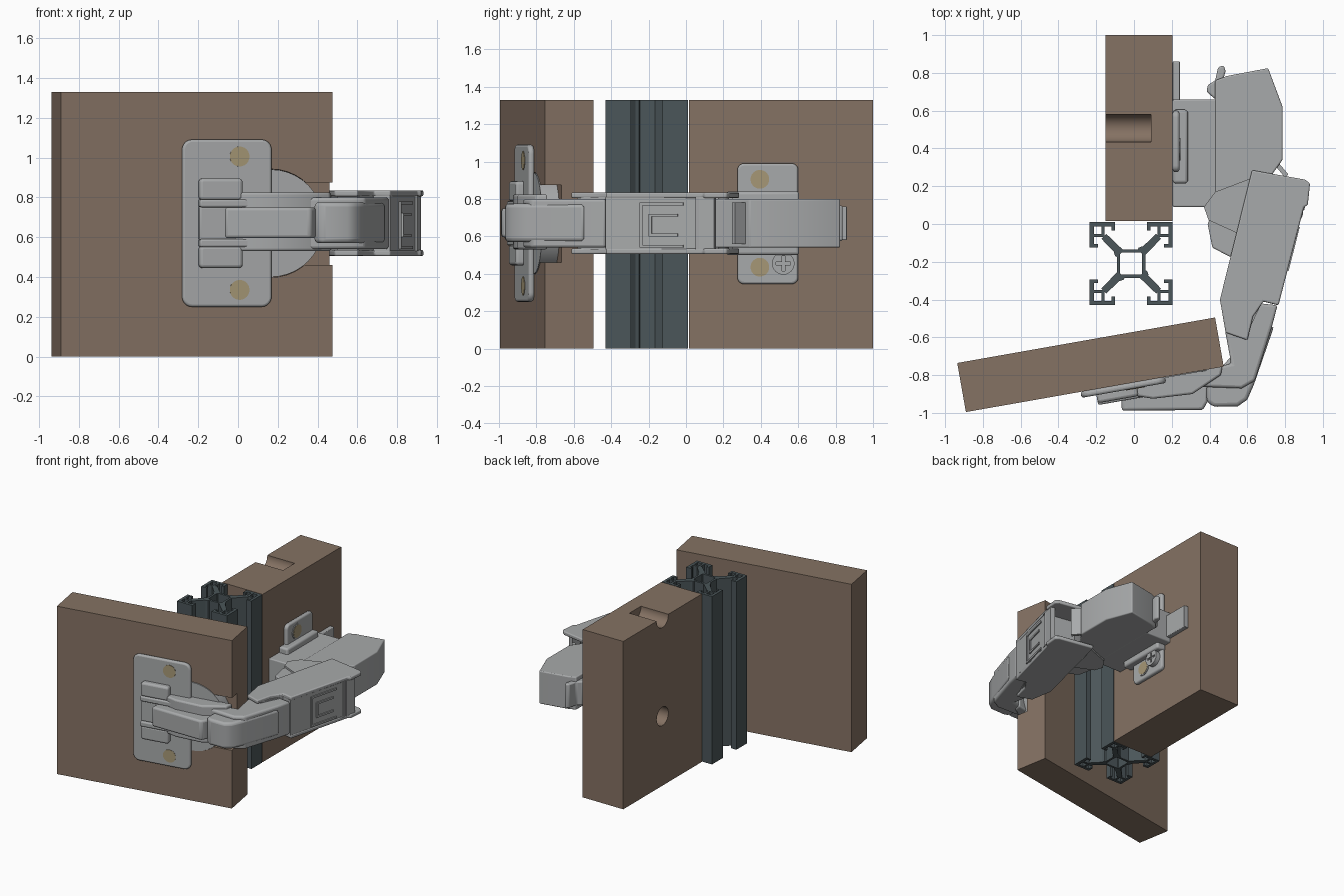
import bpy, bmesh, math
from mathutils import Matrix, Vector

if "Cube" in bpy.data.objects:
    bpy.data.objects.remove(bpy.data.objects["Cube"])


def material(name, col):
    m = bpy.data.materials.new(name)
    m.diffuse_color = (*col, 1)
    m.use_nodes = True
    m.node_tree.nodes["Principled BSDF"].inputs["Base Color"].default_value = m.diffuse_color
    return m


WOOD = material("brown wood", (0.235, 0.168, 0.125))
STEEL = material("grey steel", (0.39, 0.40, 0.405))
SLATE = material("dark slate", (0.07, 0.092, 0.10))
BRASS = material("dull brass", (0.38, 0.31, 0.18))

ID = Matrix.Identity(4)
# local frame of the open door: origin at its outer right corner, outward = -y
DOOR = Matrix.Translation((0.475, -0.755, 0)) @ Matrix.Rotation(math.radians(10), 4, 'Z')
MID = 0.67


def finish(name, bm, mat, frame=ID, bevel=0.0):
    bmesh.ops.recalc_face_normals(bm, faces=bm.faces)
    me = bpy.data.meshes.new(name)
    bm.to_mesh(me)
    bm.free()
    me.materials.append(mat)
    ob = bpy.data.objects.new(name, me)
    ob.matrix_world = frame
    bpy.context.collection.objects.link(ob)
    if bevel:
        b = ob.modifiers.new("soft_edges", 'BEVEL')
        b.width, b.segments = bevel, 3
        b.limit_method, b.angle_limit = 'ANGLE', math.radians(35)
        smooth(ob)
    return ob


def smooth(ob):
    bpy.ops.object.select_all(action='DESELECT')
    ob.select_set(True)
    bpy.context.view_layer.objects.active = ob
    bpy.ops.object.shade_smooth_by_angle(angle=math.radians(35))


def prism(name, pts, z0, z1, mat=STEEL, frame=ID, bevel=0.0):
    """Outline in plan, raised from z0 to z1."""
    bm = bmesh.new()
    f = bm.faces.new([bm.verts.new((x, y, z0)) for x, y in pts])
    r = bmesh.ops.extrude_face_region(bm, geom=[f])
    bmesh.ops.translate(bm, vec=(0, 0, z1 - z0),
                        verts=[v for v in r['geom'] if isinstance(v, bmesh.types.BMVert)])
    return finish(name, bm, mat, frame, bevel)


def box(name, lo, hi, mat=STEEL, frame=ID, bevel=0.0, axis=None, radius=0.0):
    """Box from corner to corner; edges along one axis can be rounded more."""
    lo, hi = Vector(lo), Vector(hi)
    bm = bmesh.new()
    bmesh.ops.create_cube(bm, size=1)
    for v in bm.verts:
        v.co = Vector([(lo[i] + hi[i]) / 2 + v.co[i] * (hi[i] - lo[i]) for i in range(3)])
    if axis is not None:
        es = [e for e in bm.edges if abs((e.verts[0].co - e.verts[1].co).normalized()[axis]) > 0.9]
        bmesh.ops.bevel(bm, geom=es, offset=radius, segments=6, profile=0.5, affect='EDGES')
    return finish(name, bm, mat, frame, bevel)


def cylinder(name, centre, r, length, axis, mat=STEEL, frame=ID):
    bm = bmesh.new()
    rot = {'X': Matrix.Rotation(math.pi / 2, 4, 'Y'), 'Y': Matrix.Rotation(math.pi / 2, 4, 'X'),
           'Z': ID}[axis]
    bmesh.ops.create_cone(bm, cap_ends=True, segments=40, radius1=r, radius2=r, depth=length,
                          matrix=Matrix.Translation(centre) @ rot)
    ob = finish(name, bm, mat, frame)
    smooth(ob)
    return ob


def cut(ob, *cutters):
    for c in cutters:
        c.hide_render = True
        c.hide_viewport = True
        m = ob.modifiers.new("cut", 'BOOLEAN')
        m.operation, m.object, m.solver = 'DIFFERENCE', c, 'EXACT'


def pair(name, fn):
    """Upper and lower copies, mirrored about the middle height."""
    for label, s in (("upper", 1), ("lower", -1)):
        fn(f"{label}_{name}", lambda a, b: tuple(sorted((MID + s * a, MID + s * b))))


# cabinet side panel with two bored holes
panel = box("side_panel", (-0.15, 0.015, 0), (0.205, 1.0, 1.33), WOOD)
cut(panel,
    cylinder("panel_hole_cutter", (-0.06, 0.508, 0.55), 0.073, 0.30, 'X', WOOD),
    cylinder("panel_notch_cutter", (-0.06, 0.508, 1.325), 0.073, 0.30, 'X', WOOD))

# opened door with cup bore and edge pocket
door = box("door", (-1.386, 0, 0), (0, 0.264, 1.33), WOOD, DOOR)
cut(door,
    box("pocket_cutter", (-0.315, -0.1, 0.46), (0.1, 0.09, 0.875), WOOD, DOOR),
    cylinder("bore_cutter", (-0.315, 0, MID), 0.272, 0.36, 'Y', WOOD, DOOR))
cylinder("hinge_cup", (-0.315, 0.085, MID), 0.27, 0.18, 'Y', STEEL, DOOR)

# slotted extrusion: four identical corners around a hollow core
centre = Matrix.Translation((-0.015, -0.21, 0))
H = 1.33
for k in range(4):
    fr = centre @ Matrix.Rotation(k * math.pi / 2, 4, 'Z')
    bars = [((0.085, 0.198), (0.22, 0.22)), ((0.198, 0.085), (0.22, 0.198)),
            ((0.085, 0.175), (0.103, 0.198)), ((0.175, 0.085), (0.198, 0.103)),
            ((0.14, 0.14), (0.198, 0.156)), ((0.14, 0.156), (0.156, 0.198)),
            ((-0.055, 0.058), (0.055, 0.075))]
    for i, (a, b) in enumerate(bars):
        box(f"extrusion_wall_{k}_{i}", (*a, 0), (*b, H), SLATE, fr)
    prism(f"extrusion_web_{k}", [(0.04, 0.07), (0.07, 0.04), (0.158, 0.132), (0.132, 0.158)],
          0, H, SLATE, fr)
    prism(f"extrusion_lip_{k}", [(0.035, 0.075), (0.065, 0.075), (0.06, 0.092), (0.04, 0.085)],
          0, H, SLATE, fr)

# flange screwed on the door face
flange = box("cup_flange", (-0.77, -0.032, 0.25), (-0.315, 0, 1.09), STEEL, DOOR, 0.012, 1, 0.05)
for z in (0.335, 1.005):
    cylinder("flange_screw", (-0.48, -0.018, z), 0.05, 0.034, 'Y', BRASS, DOOR)
pair("flange_boss", lambda n, zz: box(
    n, (-0.69, -0.075, zz(0.115, 0.225)[0]), (-0.47, -0.02, zz(0.115, 0.225)[1]),
    STEEL, DOOR, 0.015, 1, 0.02))
pair("channel_rail", lambda n, zz: box(
    n, (-0.69, -0.085, zz(0.08, 0.12)[0]), (-0.40, -0.02, zz(0.08, 0.12)[1]), STEEL, DOOR, 0.01))
box("channel_floor", (-0.69, -0.065, 0.585), (-0.5, -0.02, 0.755), STEEL, DOOR, 0.01)

# cup arm lying over the flange
prism("cup_arm_body", [(-0.05, -0.85), (-0.05, -0.90), (0.10, -0.925), (0.31, -0.90),
                       (0.46, -0.80), (0.47, -0.74), (0.28, -0.78)],
      0.53, 0.825, bevel=0.012)
prism("cup_arm_cover", [(-0.065, -0.88), (-0.065, -0.988), (0.365, -0.985), (0.39, -0.94),
                        (0.39, -0.85)], 0.595, 0.75, bevel=0.015)

# elbow joining cup arm and outer lever
prism("elbow", [(0.47, -0.40), (0.76, -0.43), (0.73, -0.545), (0.64, -0.83), (0.57, -0.87),
                (0.30, -0.86), (0.28, -0.79), (0.515, -0.74), (0.485, -0.58)],
      0.54, 0.80, bevel=0.015)
prism("elbow_front", [(0.385, -0.85), (0.385, -0.94), (0.42, -0.968), (0.55, -0.965),
                      (0.60, -0.93), (0.635, -0.85), (0.742, -0.54), (0.60, -0.60)],
      0.57, 0.775, bevel=0.02)

# outer lever: two cheeks with a core between them
cheek = [(0.625, 0.285), (0.905, 0.235), (0.932, 0.215), (0.92, 0.10), (0.90, 0.09),
         (0.765, -0.43), (0.685, -0.41), (0.63, -0.49), (0.60, -0.615), (0.485, -0.575),
         (0.455, -0.40)]
pair("lever_cheek", lambda n, zz: prism(n, cheek, *zz(0.135, 0.165), bevel=0.008))
prism("lever_core", [(0.60, 0.10), (0.895, 0.05), (0.893, 0.08), (0.763, -0.43), (0.68, -0.41),
                     (0.60, -0.58), (0.50, -0.55), (0.47, -0.40)], 0.53, 0.81)
prism("lever_end_web", [(0.885, 0.16), (0.92, 0.15), (0.90, 0.07), (0.87, 0.08)], 0.53, 0.81)

# raised outlines of the clip plate on the lever face
face = Matrix.Translation((0.763, -0.43, 0)) @ Matrix.Rotation(math.atan2(0.51, 0.13), 4, 'Z')
for i, (u0, u1, z0, z1) in enumerate([(0.19, 0.205, 0.54, 0.78), (0.205, 0.43, 0.765, 0.78),
                                      (0.205, 0.43, 0.54, 0.555), (0.24, 0.255, 0.60, 0.72),
                                      (0.255, 0.40, 0.705, 0.72), (0.255, 0.40, 0.60, 0.615)]):
    box(f"clip_plate_ridge_{i}", (u0, -0.009, z0), (u1, 0.005, z1), STEEL, face)

# inner arm housing and its widened knuckle
prism("inner_arm", [(0.43, 0.76), (0.49, 0.783), (0.71, 0.825), (0.787, 0.62), (0.787, 0.34),
                    (0.74, 0.275), (0.62, 0.05), (0.51, -0.175), (0.415, -0.125), (0.39, 0.0),
                    (0.43, 0.10)], 0.54, 0.80, bevel=0.008)
pair("knuckle_plate", lambda n, zz: prism(
    n, [(0.37, 0.09), (0.43, 0.17), (0.64, 0.25), (0.55, -0.05), (0.395, 0.02)],
    *zz(0.12, 0.145)))
cylinder("pivot_pin", (0.66, 0.20, MID), 0.03, 0.30, 'Z')
link = Matrix.Translation((0.77, 0.30, 0)) @ Matrix.Rotation(math.radians(-50), 4, 'Z')
box("spring_link", (-0.06, -0.012, 0.56), (0.06, 0.012, 0.78), STEEL, link)

# mounting plate on the side panel
box("mount_wings", (0.205, 0.275, 0.345), (0.24, 0.6, 0.99), STEEL, ID, 0.012, 0, 0.035)
box("mount_step", (0.205, 0.215, 0.50), (0.285, 0.605, 0.84), STEEL, ID, 0.015)
box("mount_block", (0.205, 0.09, 0.545), (0.44, 0.66, 0.795), STEEL, ID, 0.008)
box("mount_tail", (0.205, 0.60, 0.58), (0.243, 0.86, 0.76), STEEL, ID, 0.005)
for z in (0.435, 0.905):
    cylinder("mount_hole_ring", (0.238, 0.395, z), 0.06, 0.014, 'X')
    cylinder("mount_screw", (0.239, 0.395, z), 0.05, 0.016, 'X', BRASS)

# cam screw with cross slot
cam = cylinder("cam_screw", (0.25, 0.52, 0.455), 0.06, 0.05, 'X')
cut(cam, box("slot_cutter_a", (0.262, 0.48, 0.447), (0.3, 0.56, 0.463)),
    box("slot_cutter_b", (0.262, 0.512, 0.415), (0.3, 0.528, 0.495)))

# release lever at the rear
prism("release_lever", [(0.385, 0.70), (0.39, 0.735), (0.43, 0.76), (0.445, 0.83), (0.475, 0.84),
                        (0.485, 0.81), (0.465, 0.74), (0.43, 0.66)], 0.575, 0.765, bevel=0.01)
